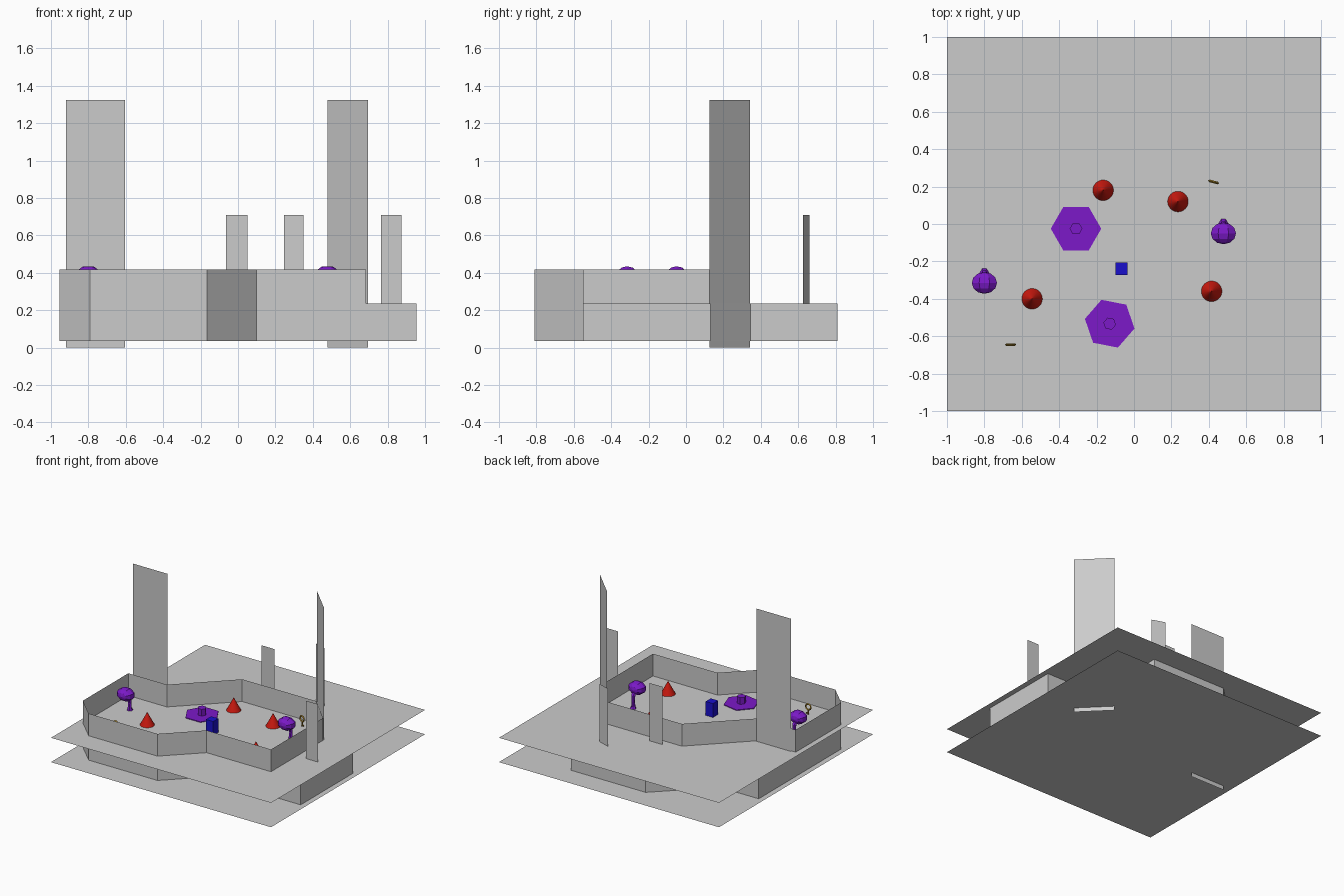
import bpy, bmesh, math
from mathutils import Matrix, Vector

if "Cube" in bpy.data.objects:
    bpy.data.objects.remove(bpy.data.objects["Cube"])

LOW, HIGH, RIM = 0.035, 0.235, 0.418   # lower floor, upper floor, wall top


def material(name, rgb):
    m = bpy.data.materials.new(name)
    m.diffuse_color = (*rgb, 1)
    m.use_nodes = True
    m.node_tree.nodes["Principled BSDF"].inputs["Base Color"].default_value = m.diffuse_color
    return m


PURPLE = material("purple", (0.20, 0.01, 0.58))
RED = material("red", (0.60, 0.01, 0.005))
BLUE = material("blue", (0.01, 0.005, 0.60))
GOLD = material("gold", (0.32, 0.19, 0.02))


def finish(bm, name, mat=None, matrix=None):
    me = bpy.data.meshes.new(name)
    bm.to_mesh(me)
    bm.free()
    ob = bpy.data.objects.new(name, me)
    bpy.context.collection.objects.link(ob)
    if mat:
        me.materials.append(mat)
    if matrix:
        ob.matrix_world = matrix
    return ob


def sheet(name, path, z0, z1, closed=True):
    """Vertical zero-thickness wall following a plan outline."""
    bm = bmesh.new()
    cols = [(bm.verts.new((x, y, z0)), bm.verts.new((x, y, z1))) for x, y in path]
    for i in range(len(cols) if closed else len(cols) - 1):
        a, b = cols[i], cols[(i + 1) % len(cols)]
        bm.faces.new((a[0], b[0], b[1], a[1]))
    return finish(bm, name)


def prism(bm, r1, r2, depth, sides, z, phase=0.0, xy=(0, 0)):
    bmesh.ops.create_cone(bm, cap_ends=True, segments=sides, radius1=r1, radius2=r2, depth=depth,
                          matrix=Matrix.Translation((*xy, z + depth / 2)) @ Matrix.Rotation(phase, 4, 'Z'))


def place(x, y, turn=0.0, z=HIGH):
    return Matrix.Translation((x, y, z)) @ Matrix.Rotation(math.radians(turn), 4, 'Z')


# Two square floors
for name, z in (("lower_floor", LOW), ("upper_floor", HIGH)):
    bm = bmesh.new()
    bmesh.ops.create_grid(bm, x_segments=1, y_segments=1, size=1, matrix=Matrix.Translation((0, 0, z)))
    finish(bm, name)

# Room walls: both rooms share the front outline
front = [(-0.955, -0.65), (-0.79, -0.81), (-0.165, -0.81), (0.10, -0.55)]
sheet("upper_walls", front + [(0.685, -0.55), (0.685, 0.125), (0.475, 0.34), (-0.20, 0.34),
                              (-0.605, -0.06), (-0.955, -0.06)], HIGH, RIM)
sheet("lower_walls", front + [(0.955, -0.55), (0.955, 0.13), (0.69, 0.13), (0.48, 0.345), (0.48, 0.81),
                              (-0.20, 0.81), (-0.605, 0.42), (-0.955, 0.42)], LOW, HIGH)

# Tall and short upright panels
for i, (path, z0, z1) in enumerate([
        ([(-0.92, -0.05), (-0.605, -0.05)], 0, 1.325),
        ([(0.695, 0.125), (0.478, 0.342)], 0, 1.325),
        ([(-0.065, 0.40), (0.05, 0.40)], HIGH, 0.71),
        ([(0.35, 0.625), (0.245, 0.66)], HIGH, 0.71),
        ([(0.765, -0.21), (0.873, -0.21)], HIGH, 0.71)]):
    sheet(f"panel_{i}", path, z0, z1, closed=False)

# Red cones
for i, (x, y) in enumerate([(-0.165, 0.18), (0.235, 0.12), (-0.545, -0.40), (0.415, -0.36)]):
    bm = bmesh.new()
    prism(bm, 0.055, 0, 0.105, 32, 0)
    finish(bm, f"cone_{i}", RED, place(x, y))

# Blue block
bm = bmesh.new()
bmesh.ops.create_cube(bm, size=1, matrix=Matrix.Translation((0, 0, 0.057)) @ Matrix.Diagonal((0.066, 0.066, 0.114, 1)))
finish(bm, "block", BLUE, place(-0.067, -0.24))

# Hexagonal pads with a hexagonal knob
for i, (x, y, turn) in enumerate([(-0.31, -0.025, 0), (-0.13, -0.533, -11)]):
    bm = bmesh.new()
    prism(bm, 0.135, 0.135, 0.006, 6, 0, math.pi / 6)
    prism(bm, 0.034, 0.034, 0.055, 6, 0.006, math.pi / 6)
    # first vertex on the x axis
    bmesh.ops.rotate(bm, verts=bm.verts, matrix=Matrix.Rotation(0, 3, 'Z'))
    top = max(bm.verts, key=lambda v: v.co.x).co
    bmesh.ops.rotate(bm, verts=bm.verts, matrix=Matrix.Rotation(-math.atan2(top.y, top.x), 3, 'Z'))
    finish(bm, f"hex_pad_{i}", PURPLE, place(x, y, turn))

# Drooping bulbs: curved tapering stem plus a faceted head
for i, (x, y) in enumerate([(0.478, -0.05), (-0.80, -0.315)]):
    bm = bmesh.new()
    rings = []
    for py, pz, r in [(0.055, 0, 0.024), (0.05, 0.02, 0.016), (0.055, 0.06, 0.014),
                      (0.05, 0.11, 0.017), (0.02, 0.145, 0.024)]:
        rings.append([bm.verts.new((r * math.cos(a * math.pi / 3), py + r * math.sin(a * math.pi / 3), pz))
                      for a in range(6)])
    for lo, hi in zip(rings, rings[1:]):
        for k in range(6):
            bm.faces.new((lo[k], lo[(k + 1) % 6], hi[(k + 1) % 6], hi[k]))
    bm.faces.new(rings[0][::-1])
    bm.faces.new(rings[-1])
    bmesh.ops.create_uvsphere(bm, u_segments=8, v_segments=6, radius=1,
                              matrix=Matrix.Translation((0, 0.0, 0.15)) @ Matrix.Diagonal((0.073, 0.058, 0.054, 1))
                              @ Matrix.Rotation(math.pi / 2, 4, 'X') @ Matrix.Rotation(math.pi / 8, 4, 'Z'))
    finish(bm, f"bulb_{i}", PURPLE, place(x, y))

# Small gold keys: ring bow, shaft and a bit
for i, (x, y, turn) in enumerate([(0.425, 0.225, -15), (-0.66, -0.645, 0)]):
    bm = bmesh.new()
    n, R, r = 10, 0.023, 0.007
    grid = []
    for a in range(n):
        t = 2 * math.pi * a / n
        grid.append([bm.verts.new(((R + r * cx) * math.cos(t), r * cy, 0.07 + (R + r * cx) * math.sin(t)))
                     for cx, cy in ((1, 0), (0, 1), (-1, 0), (0, -1))])
    for a in range(n):
        for b in range(4):
            p, q = grid[a], grid[(a + 1) % n]
            bm.faces.new((p[b], p[(b + 1) % 4], q[(b + 1) % 4], q[b]))
    prism(bm, 0.006, 0.006, 0.038, 6, 0.01)
    bmesh.ops.create_cube(bm, size=1, matrix=Matrix.Translation((0.01, 0, 0.018)) @ Matrix.Diagonal((0.018, 0.006, 0.01, 1)))
    bmesh.ops.recalc_face_normals(bm, faces=bm.faces)
    finish(bm, f"key_{i}", GOLD, place(x, y, turn))
